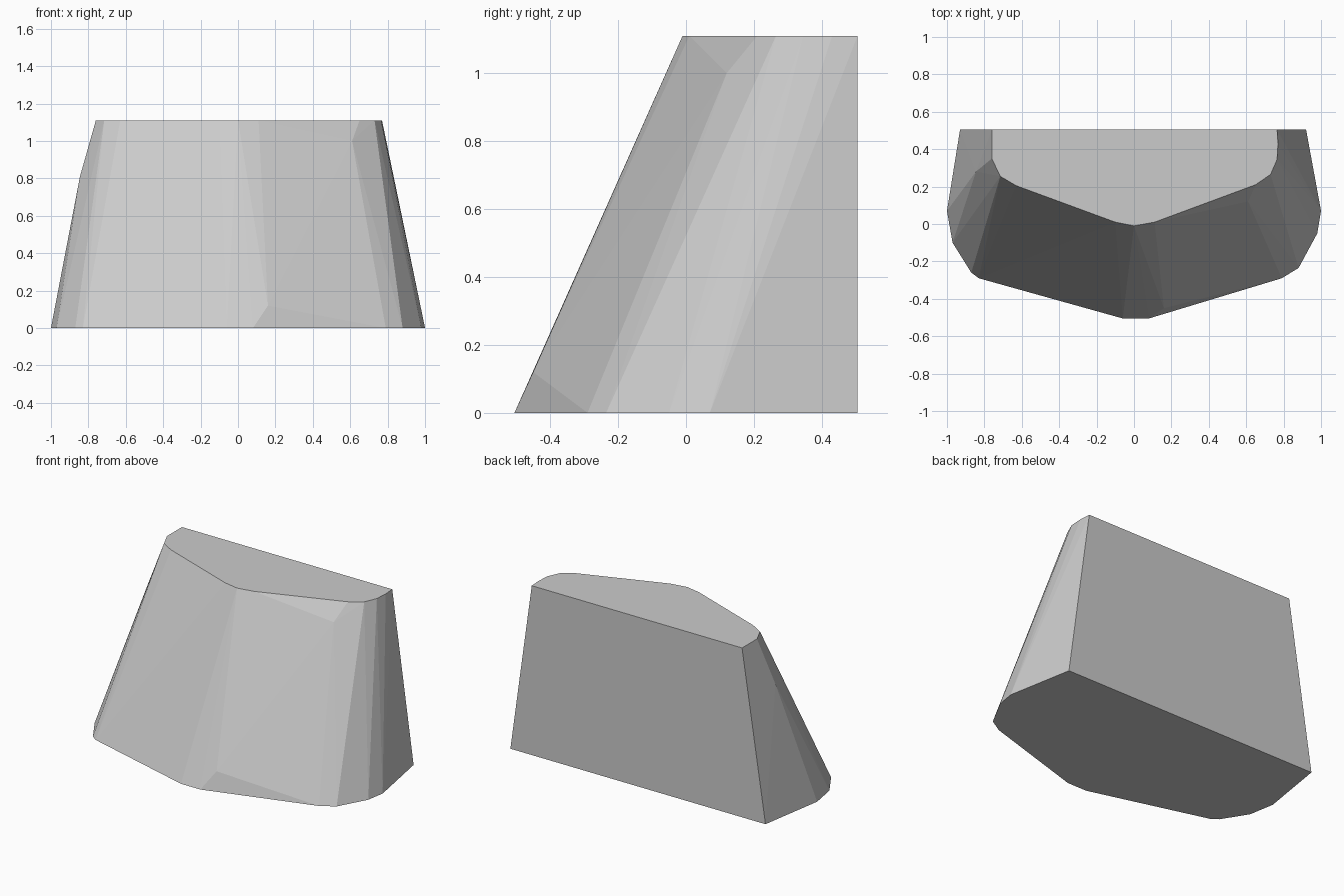
import bpy
import bmesh

cube = bpy.data.objects.get("Cube")
if cube:
    bpy.data.objects.remove(cube, do_unlink=True)

HEIGHT, BACK = 1.11, 0.505

# Outlines run from the left back corner round the front to the right back corner
base_outline = [
    (0.92, BACK), (1.0, 0.07), (0.98, -0.05), (0.88, -0.235), (0.79, -0.29), (0.08, -0.505),
    (-0.06, -0.505), (-0.83, -0.29), (-0.87, -0.26), (-0.97, -0.10), (-1.0, 0.07), (-0.93, BACK),
]
top_outline = [
    (0.765, BACK), (0.77, 0.43), (0.765, 0.345), (0.73, 0.265), (0.65, 0.21), (0.11, 0.01),
    (0.0, -0.01), (-0.10, 0.01), (-0.63, 0.205), (-0.715, 0.255), (-0.76, 0.35), (-0.76, BACK),
]
# Slight bulges in the sloping wall
bulges = [(0.61, 0.12, 1.0), (0.16, -0.45, 0.12), (-0.845, 0.28, 0.81)]

# Faceted tapered body: a convex skin over both outlines
bm = bmesh.new()
points = [(x, y, 0) for x, y in base_outline] + [(x, y, HEIGHT) for x, y in top_outline] + bulges
for p in points:
    bm.verts.new(p)
hull = bmesh.ops.convex_hull(bm, input=bm.verts[:])
loose = [v for v in bm.verts if not v.link_faces]
bmesh.ops.delete(bm, geom=loose, context='VERTS')
# Merge the flat base, top and back into single faces
bmesh.ops.dissolve_limit(bm, angle_limit=0.005, verts=bm.verts[:], edges=bm.edges[:])
bmesh.ops.recalc_face_normals(bm, faces=bm.faces[:])

mesh = bpy.data.meshes.new("tapered_block")
bm.to_mesh(mesh)
bm.free()
block = bpy.data.objects.new("tapered_block", mesh)
bpy.context.collection.objects.link(block)

# Plain grey finish
grey = bpy.data.materials.new("light_grey")
grey.use_nodes = True
colour = (0.6, 0.6, 0.6, 1)
grey.diffuse_color = colour
grey.node_tree.nodes["Principled BSDF"].inputs["Base Color"].default_value = colour
mesh.materials.append(grey)
